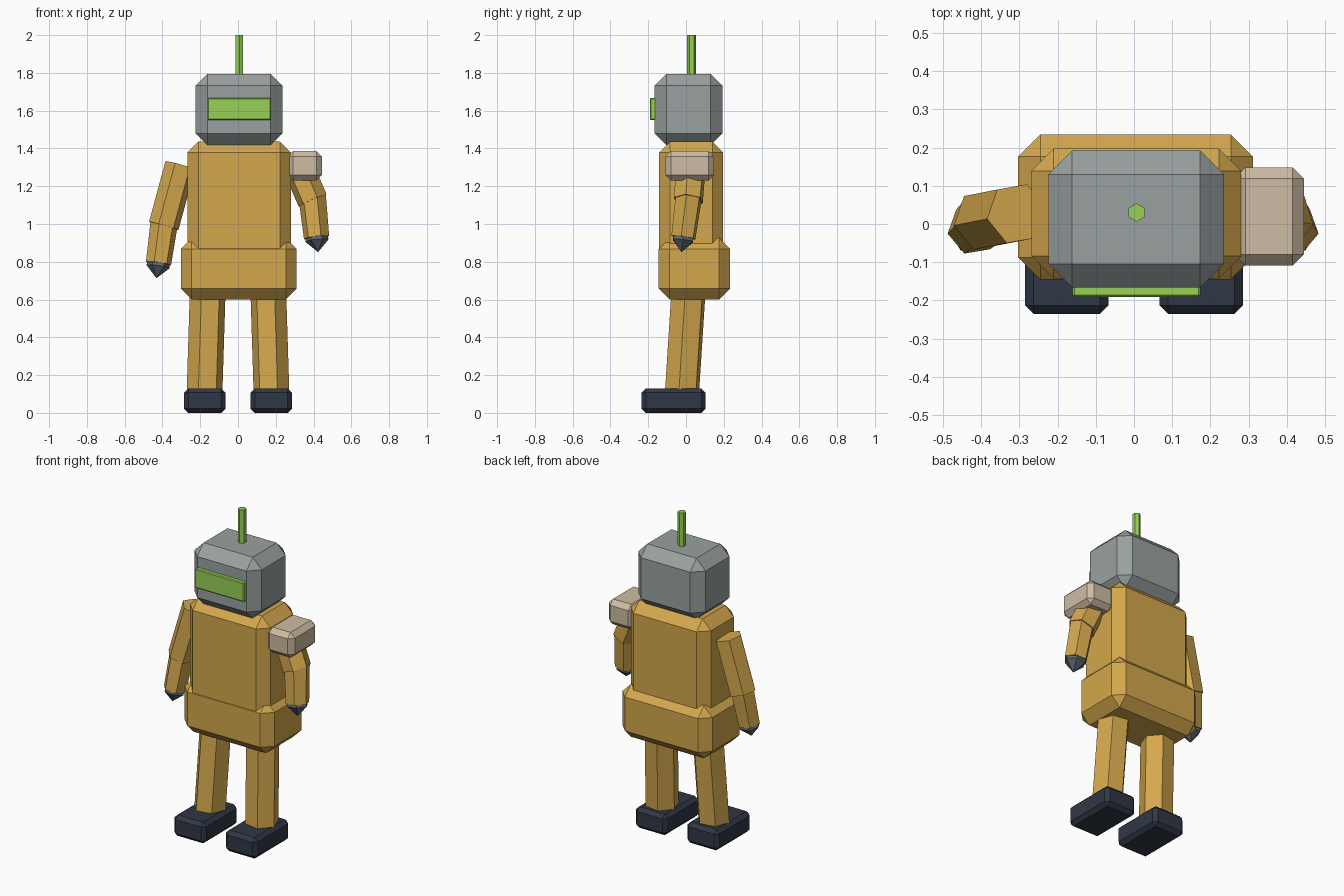
import bpy
import bmesh
from math import radians, sin, cos, tau
from mathutils import Vector, Matrix

old = bpy.data.objects.get("Cube")
if old:
    bpy.data.objects.remove(old, do_unlink=True)


def material(name, rgb):
    """Flat material from 0-255 display values."""
    lin = [((c / 255 + 0.055) / 1.055) ** 2.4 for c in rgb]
    mat = bpy.data.materials.new(name)
    mat.use_nodes = True
    mat.diffuse_color = (*lin, 1)
    mat.node_tree.nodes["Principled BSDF"].inputs["Base Color"].default_value = (*lin, 1)
    return mat


mustard = material("mustard", (212, 168, 77))
steel = material("steel grey", (153, 161, 160))
green = material("bright green", (150, 208, 86))
tan = material("pale tan", (206, 188, 164))
navy = material("dark navy", (47, 55, 69))
slate = material("slate", (95, 106, 115))


def add_object(name, bm, mat):
    mesh = bpy.data.meshes.new(name)
    bmesh.ops.recalc_face_normals(bm, faces=bm.faces)
    bm.to_mesh(mesh)
    bm.free()
    mesh.materials.append(mat)
    obj = bpy.data.objects.new(name, mesh)
    bpy.context.collection.objects.link(obj)
    return obj


def block(name, low, high, bevel, mat):
    """Box between two corners with a single chamfer on every edge."""
    low, high = Vector(low), Vector(high)
    bm = bmesh.new()
    bmesh.ops.create_cube(bm, size=1)
    bmesh.ops.scale(bm, vec=high - low, verts=bm.verts)
    obj = add_object(name, bm, mat)
    obj.location = (low + high) / 2
    mod = obj.modifiers.new("chamfer", "BEVEL")
    mod.width = bevel
    mod.segments = 1
    mod.limit_method = "NONE"
    return obj


def align(bm, direction, origin):
    turn = Vector((0, 0, 1)).rotation_difference(direction)
    bm.transform(Matrix.Translation(origin) @ turn.to_matrix().to_4x4())


def limb(name, bottom, top, r_bottom, r_top, spin, mat):
    """Six-sided prism between two points."""
    bottom, top = Vector(bottom), Vector(top)
    axis = top - bottom
    bm = bmesh.new()
    rings = []
    for r, z in ((r_bottom, 0), (r_top, axis.length)):
        angles = [radians(spin) + tau * k / 6 for k in range(6)]
        rings.append([bm.verts.new((r * cos(a), r * sin(a), z)) for a in angles])
    for k in range(6):
        n = (k + 1) % 6
        bm.faces.new((rings[0][k], rings[0][n], rings[1][n], rings[1][k]))
    for ring in rings:
        bm.faces.new(ring)
    align(bm, axis, bottom)
    return add_object(name, bm, mat)


def hand(name, centre, axis, mat):
    """Faceted fist: a pointed six-sided lathe along the forearm axis."""
    bm = bmesh.new()
    profile = [(0, -0.068), (0.062, -0.006), (0.056, 0.04), (0, 0.05)]
    verts = [bm.verts.new((r, 0, z)) for r, z in profile]
    edges = [bm.edges.new(pair) for pair in zip(verts, verts[1:])]
    bmesh.ops.spin(bm, geom=verts + edges, axis=(0, 0, 1), cent=(0, 0, 0),
                   angle=tau, steps=6)
    bmesh.ops.remove_doubles(bm, verts=bm.verts, dist=0.0005)
    align(bm, axis, centre)
    return add_object(name, bm, mat)


# Body
block("hips", (-0.303, -0.145, 0.6), (0.311, 0.234, 0.925), 0.058, mustard)
block("torso", (-0.268, -0.142, 0.8), (0.28, 0.197, 1.437), 0.058, mustard)

# Head, visor and antenna
block("head", (-0.224, -0.166, 1.418), (0.235, 0.192, 1.795), 0.062, steel)
block("visor", (-0.161, -0.191, 1.55), (0.174, -0.14, 1.668), 0.005, green)
limb("antenna", (0.007, 0.03, 1.75), (0.007, 0.03, 2.0), 0.024, 0.024, 30, green)

# Legs and feet
for side, s in (("right", -1), ("left", 1)):
    limb(side + "_leg", (s * 0.178, -0.023, 0.08), (s * 0.158, 0.018, 0.72),
         0.096, 0.096, -10 * s, mustard)
    x = s * 0.176
    block(side + "_foot", (x - 0.109, -0.235, 0), (x + 0.109, 0.103, 0.13),
          0.022, navy)

# Arms: shoulder, elbow and wrist of each side
arms = {
    "right": ((-0.306, 0.027, 1.312), (-0.393, 0.01, 0.99), (-0.421, -0.014, 0.79)),
    "left": ((0.315, 0.027, 1.31), (0.395, 0.012, 1.125), (0.416, -0.014, 0.928)),
}
for side, (shoulder, elbow, wrist) in arms.items():
    spin = 10 if side == "right" else -10
    limb(side + "_upper_arm", elbow, shoulder, 0.082, 0.082, spin, mustard)
    axis = Vector(elbow) - Vector(wrist)
    limb(side + "_forearm", wrist, Vector(elbow) + axis * 0.1, 0.068, 0.074, spin, mustard)
    hand(side + "_hand", Vector(wrist) - axis.normalized() * 0.01, axis, slate)

# Single shoulder guard
block("left_shoulder_guard", (0.262, -0.109, 1.23), (0.444, 0.148, 1.386), 0.029, tan)
